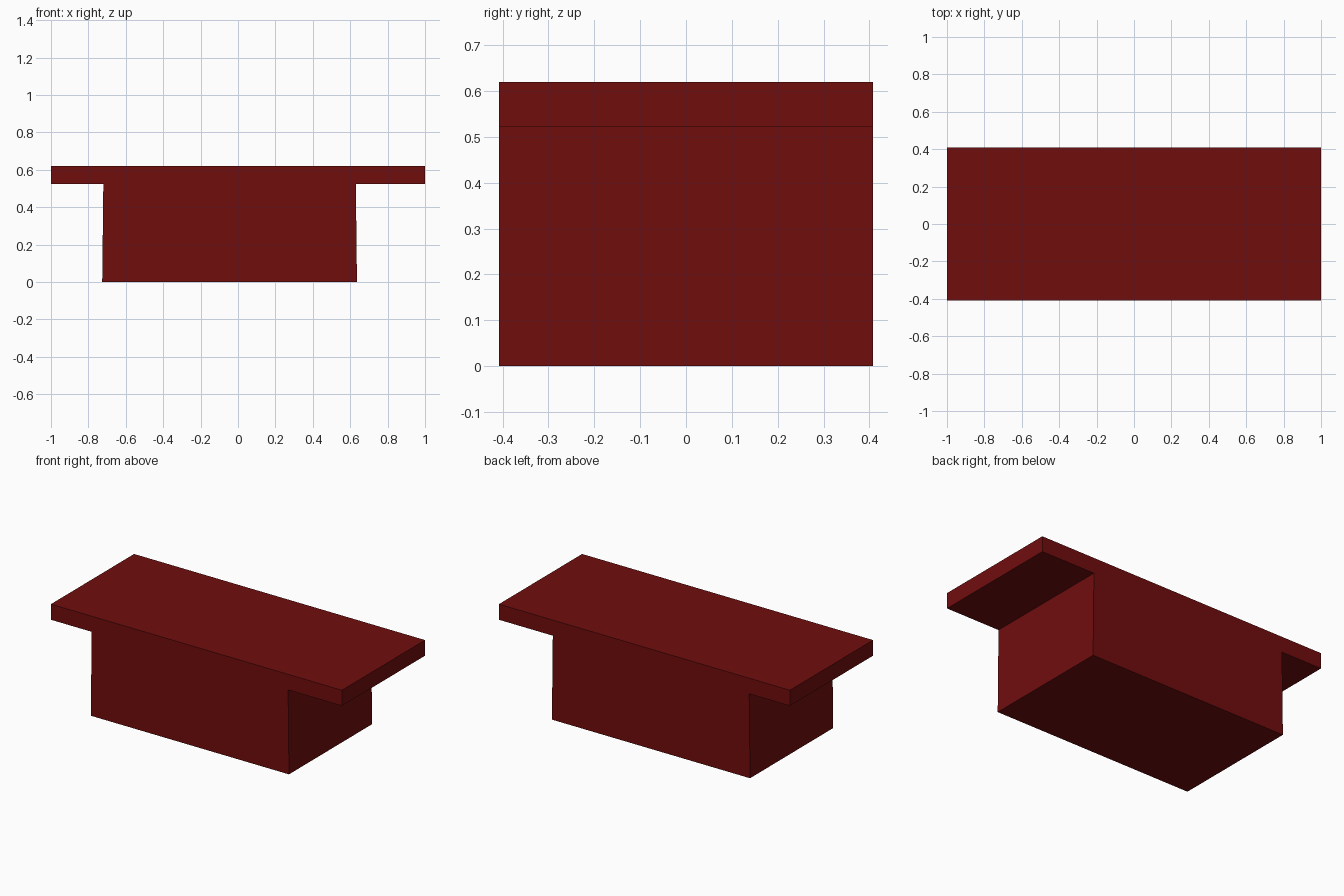
import bpy
import bmesh

cube = bpy.data.objects.get("Cube")
if cube:
    bpy.data.objects.remove(cube, do_unlink=True)

# Dark red material
color = (0.165, 0.004, 0.004, 1.0)
red = bpy.data.materials.new("dark_red")
red.use_nodes = True
red.diffuse_color = color
red.node_tree.nodes["Principled BSDF"].inputs["Base Color"].default_value = color

# T-shaped profile: slightly tapered, off-centre body under a wide top slab
HALF_DEPTH, LEDGE, TOP = 0.408, 0.523, 0.62
profile = [
    (-0.726, 0), (0.636, 0), (0.63, LEDGE), (1, LEDGE),
    (1, TOP), (-1, TOP), (-1, LEDGE), (-0.72, LEDGE),
]

# Extrude the profile from front to back
bm = bmesh.new()
front = bm.faces.new([bm.verts.new((x, -HALF_DEPTH, z)) for x, z in profile])
extruded = bmesh.ops.extrude_face_region(bm, geom=[front], use_keep_orig=True)
back_verts = [g for g in extruded["geom"] if isinstance(g, bmesh.types.BMVert)]
bmesh.ops.translate(bm, verts=back_verts, vec=(0, 2 * HALF_DEPTH, 0))
bmesh.ops.recalc_face_normals(bm, faces=bm.faces)

mesh = bpy.data.meshes.new("t_block")
bm.to_mesh(mesh)
bm.free()
mesh.materials.append(red)
block = bpy.data.objects.new("t_block", mesh)
bpy.context.collection.objects.link(block)
